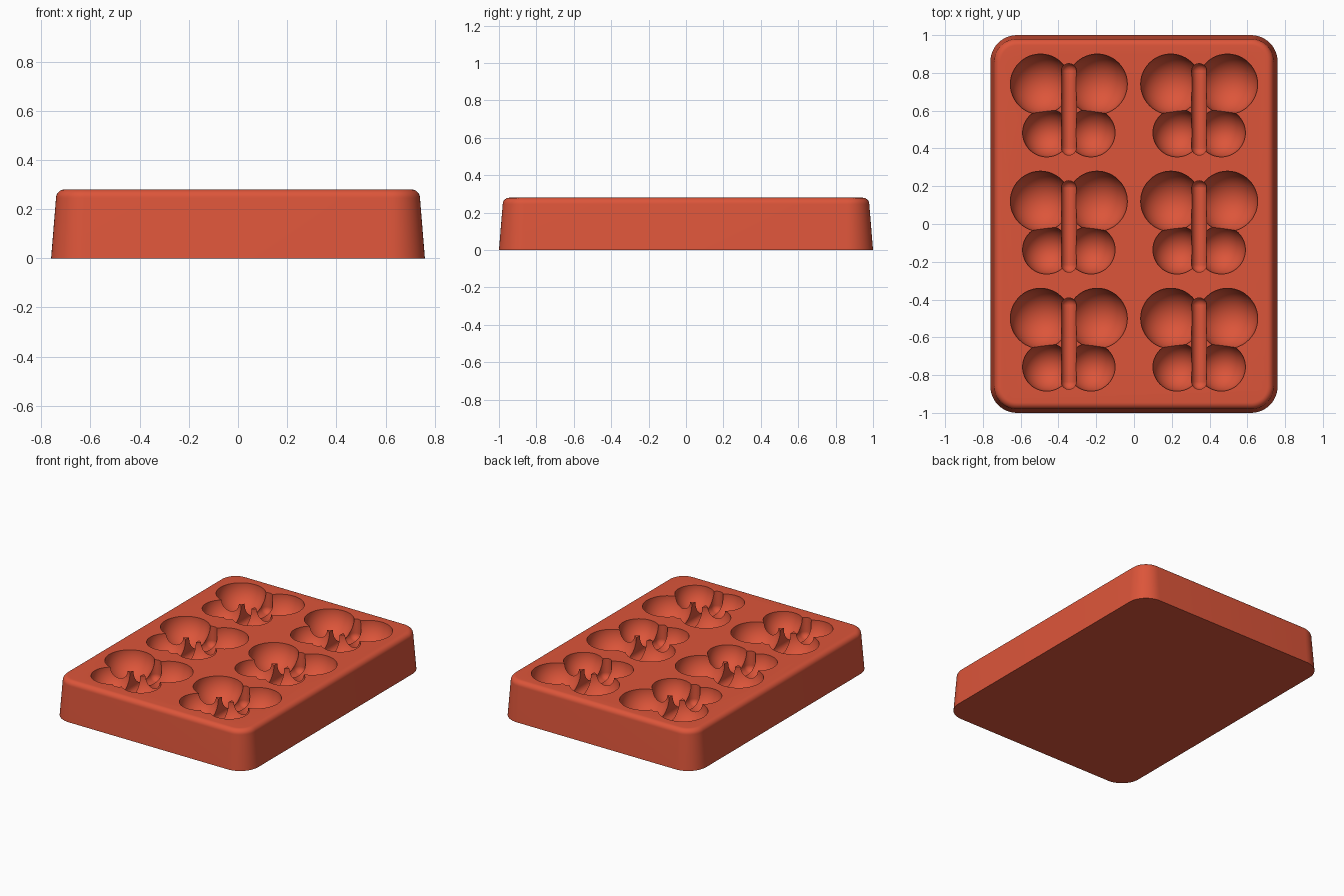
import bpy, bmesh
from math import sin, cos, pi
from mathutils import Matrix

if "Cube" in bpy.data.objects:
    bpy.data.objects.remove(bpy.data.objects["Cube"])

TOP = 0.28
POCKETS = [(x, y) for x in (-0.345, 0.345) for y in (-0.62, 0, 0.62)]


def outline(hx, hy, r, steps=12):
    """Rounded rectangle, counter-clockwise."""
    pts = []
    for k, (sx, sy) in enumerate([(1, 1), (-1, 1), (-1, -1), (1, -1)]):
        for i in range(steps + 1):
            a = (k + i / steps) * pi / 2
            pts.append((sx * (hx - r) + r * cos(a), sy * (hy - r) + r * sin(a)))
    return pts


def loft(bm, hx, hy, r, sections, cx=0, cy=0):
    """Stack inset rounded rectangles, given as (inset, z) from bottom to top."""
    rings = [[bm.verts.new((cx + x, cy + y, z))
              for x, y in outline(hx - d, hy - d, r - d)] for d, z in sections]
    n = len(rings[0])
    for a, b in zip(rings, rings[1:]):
        for i in range(n):
            j = (i + 1) % n
            bm.faces.new((a[i], a[j], b[j], b[i]))
    bm.faces.new(rings[0][::-1])
    bm.faces.new(rings[-1])


def make_object(name, bm):
    bmesh.ops.remove_doubles(bm, verts=bm.verts, dist=1e-5)
    bmesh.ops.recalc_face_normals(bm, faces=bm.faces)
    mesh = bpy.data.meshes.new(name)
    bm.to_mesh(mesh)
    bm.free()
    obj = bpy.data.objects.new(name, mesh)
    bpy.context.collection.objects.link(obj)
    return obj


# Material
clay = bpy.data.materials.new("terracotta red")
clay.use_nodes = True
colour = (0.72, 0.091, 0.042, 1)
clay.diffuse_color = colour
clay.node_tree.nodes["Principled BSDF"].inputs["Base Color"].default_value = colour

# Tapered block with a rounded top edge
bm = bmesh.new()
fillet = 0.035
edge = [(0.02 + fillet * (1 - cos(a)), TOP - fillet * (1 - sin(a)))
        for a in (i * pi / 16 for i in range(9))]
loft(bm, 0.76, 1.0, 0.14, [(0, 0)] + edge)
tray = make_object("mould_tray", bm)
tray.data.materials.append(clay)

# Wing hollows: large upper and small lower bowls, on both sides
cutters = []
for name, dx, dy, r, depth in (("upper_wing", 0.15, 0.12, 0.16, 0.16),
                               ("lower_wing", 0.117, -0.137, 0.128, 0.14)):
    for side in (-1, 1):
        bm = bmesh.new()
        for x, y in POCKETS:
            place = (Matrix.Translation((x + side * dx, y + dy, TOP))
                     @ Matrix.Diagonal((r, r, depth, 1)))
            bmesh.ops.create_uvsphere(bm, u_segments=48, v_segments=31,
                                      radius=1, matrix=place)
        cutters.append(make_object(name + "_cutter", bm))

# Body slot: narrow channel with rounded ends and floor
bm = bmesh.new()
w = 0.04
floor = [(w * (1 - cos(a)), 0.18 - w * sin(a))
         for a in (i * pi / 17 for i in range(8, -1, -1))]
for x, y in POCKETS:
    loft(bm, w, 0.242, w - 0.0001 + 0.0001, floor + [(0, TOP + 0.05)], x, y - 0.013)
cutters.append(make_object("body_cutter", bm))

# Cut the hollows
bpy.ops.object.select_all(action="DESELECT")
bpy.context.view_layer.objects.active = tray
tray.select_set(True)
for cutter in cutters:
    mod = tray.modifiers.new(cutter.name, "BOOLEAN")
    mod.operation = "DIFFERENCE"
    mod.solver = "EXACT"
    mod.object = cutter
    cutter.hide_render = True
    bpy.ops.object.modifier_apply(modifier=mod.name)
for cutter in cutters:
    bpy.data.objects.remove(cutter)

bpy.ops.object.shade_smooth_by_angle(angle=pi / 6)
